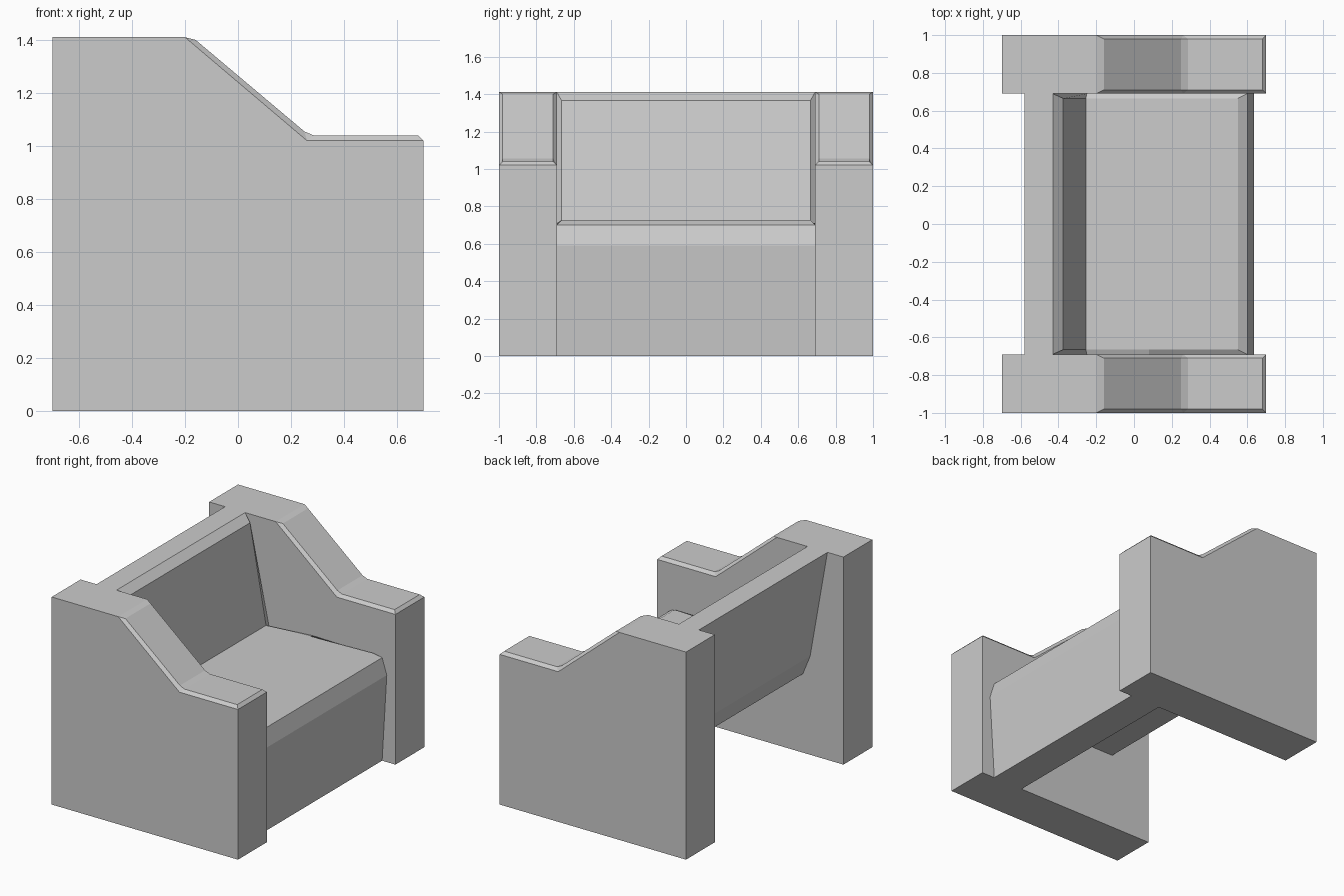
import bpy, bmesh

if "Cube" in bpy.data.objects:
    bpy.data.objects.remove(bpy.data.objects["Cube"])


def loft(name, sections):
    """Skin matching xz profiles placed at successive y positions, cap both ends."""
    bm = bmesh.new()
    rings = [[bm.verts.new((x, y, z)) for x, z in prof] for y, prof in sections]
    n = len(rings[0])
    for a, b in zip(rings, rings[1:]):
        for i in range(n):
            j = (i + 1) % n
            bm.faces.new((a[i], a[j], b[j], b[i]))
    bm.faces.new(rings[0])
    bm.faces.new(rings[-1])
    # profiles share repeated points where a bevel fades out
    bmesh.ops.remove_doubles(bm, verts=bm.verts, dist=0.0005)
    bmesh.ops.recalc_face_normals(bm, faces=bm.faces)
    mesh = bpy.data.meshes.new(name)
    bm.to_mesh(mesh)
    bm.free()
    obj = bpy.data.objects.new(name, mesh)
    bpy.context.collection.objects.link(obj)
    return obj


# Armrests: side outline and slightly raised inner outline form the chamfer
arm_side = [(-.7, 0), (.7, 0), (.7, 1.02), (.7, 1.02), (.26, 1.02), (.26, 1.02),
            (-.2, 1.41), (-.2, 1.41), (-.7, 1.41)]
arm_top = [(-.7, 0), (.7, 0), (.7, 1.02), (.68, 1.04), (.285, 1.04), (.25, 1.055),
           (-.16, 1.40), (-.2, 1.41), (-.7, 1.41)]
for side, label in ((-1, "left"), (1, "right")):
    loft("armrest_" + label, [(side * 1.0, arm_side), (side * .98, arm_top),
                              (side * .71, arm_top), (side * .69, arm_side)])

# Seat and backrest: one continuous hollow-bottomed shell
under = [(.37, 0), (.37, .535), (-.395, .535), (-.45, .67), (-.58, 1.41), (-.43, 1.41)]
front = [(.635, .59), (.60, 0)]
edge = under + [(-.43, 1.41), (-.25, .685), (.08, .71), (.60, .70), (.60, .70)] + front
middle = under + [(-.375, 1.365), (-.255, .70), (.08, .715), (.55, .727), (.60, .70)] + front
loft("seat_and_backrest", [(-.69, edge), (-.665, middle), (.665, middle), (.69, edge)])
